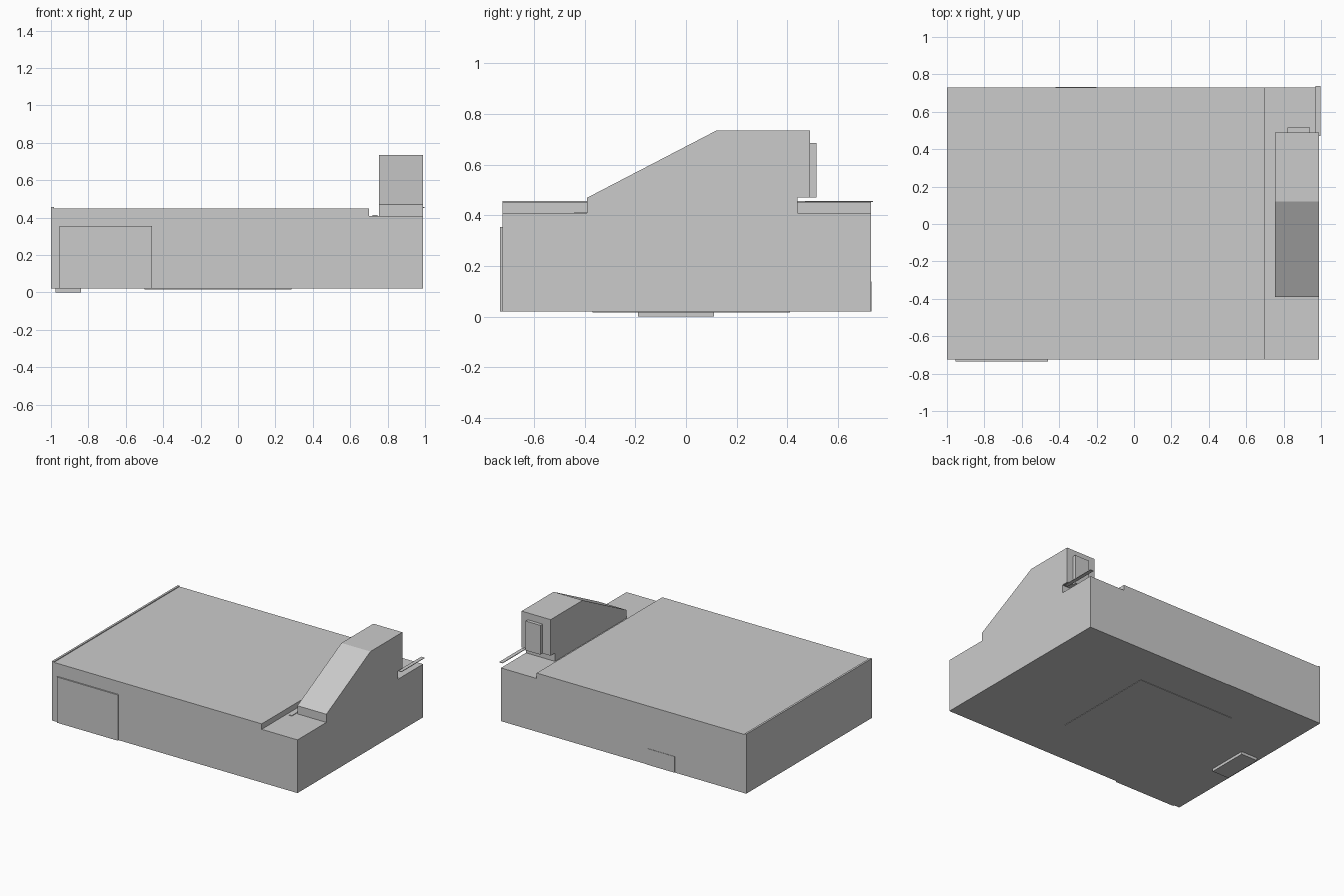
import bpy

if "Cube" in bpy.data.objects:
    bpy.data.objects.remove(bpy.data.objects["Cube"])


def prism(name, profile, axis, lo, hi):
    """Extrude a 2D profile: axis 'x' takes (y, z) points, axis 'y' takes (x, z)."""
    def place(p, d):
        return (d, p[0], p[1]) if axis == 'x' else (p[0], d, p[1])
    n = len(profile)
    verts = [place(p, lo) for p in profile] + [place(p, hi) for p in profile]
    faces = [tuple(range(n))[::-1], tuple(range(n, 2 * n))]
    faces += [(i, (i + 1) % n, n + (i + 1) % n, n + i) for i in range(n)]
    if axis == 'y':
        faces = [f[::-1] for f in faces]
    mesh = bpy.data.meshes.new(name)
    mesh.from_pydata(verts, [], faces)
    obj = bpy.data.objects.new(name, mesh)
    bpy.context.collection.objects.link(obj)
    return obj


def box(name, x, y, z):
    rect = [(y[0], z[0]), (y[1], z[0]), (y[1], z[1]), (y[0], z[1])]
    return prism(name, rect, 'x', *x)


# Main building with a lower roof strip on the right
prism("building_body",
      [(-1, 0.02), (0.99, 0.02), (0.99, 0.41), (0.70, 0.41), (0.70, 0.45), (-1, 0.45)],
      'y', -0.725, 0.73)

# Sloped stair housing, undercut at the rear
prism("stair_housing",
      [(-0.39, 0.41), (0.44, 0.41), (0.44, 0.47), (0.49, 0.47),
       (0.49, 0.735), (0.12, 0.735), (-0.39, 0.47)],
      'x', 0.755, 0.99)
box("stair_door", (0.82, 0.94), (0.49, 0.515), (0.47, 0.685))

# Doors on the front and back walls
box("garage_door", (-0.955, -0.46), (-0.735, -0.725), (0.02, 0.355))
box("back_hatch", (-0.42, -0.20), (0.73, 0.733), (0.02, 0.138))

# Roof trims
box("left_roof_edge", (-1, -0.985), (-0.725, 0.73), (0.45, 0.456))
box("rear_rail", (0.97, 0.997), (0.47, 0.738), (0.452, 0.456))
box("roof_strip", (0.72, 0.745), (-0.44, -0.30), (0.41, 0.414))

# Underside pieces
box("foot_step", (-0.975, -0.84), (-0.19, 0.11), (0, 0.02))
box("base_slab", (-0.50, 0.285), (-0.37, 0.41), (0.017, 0.02))
